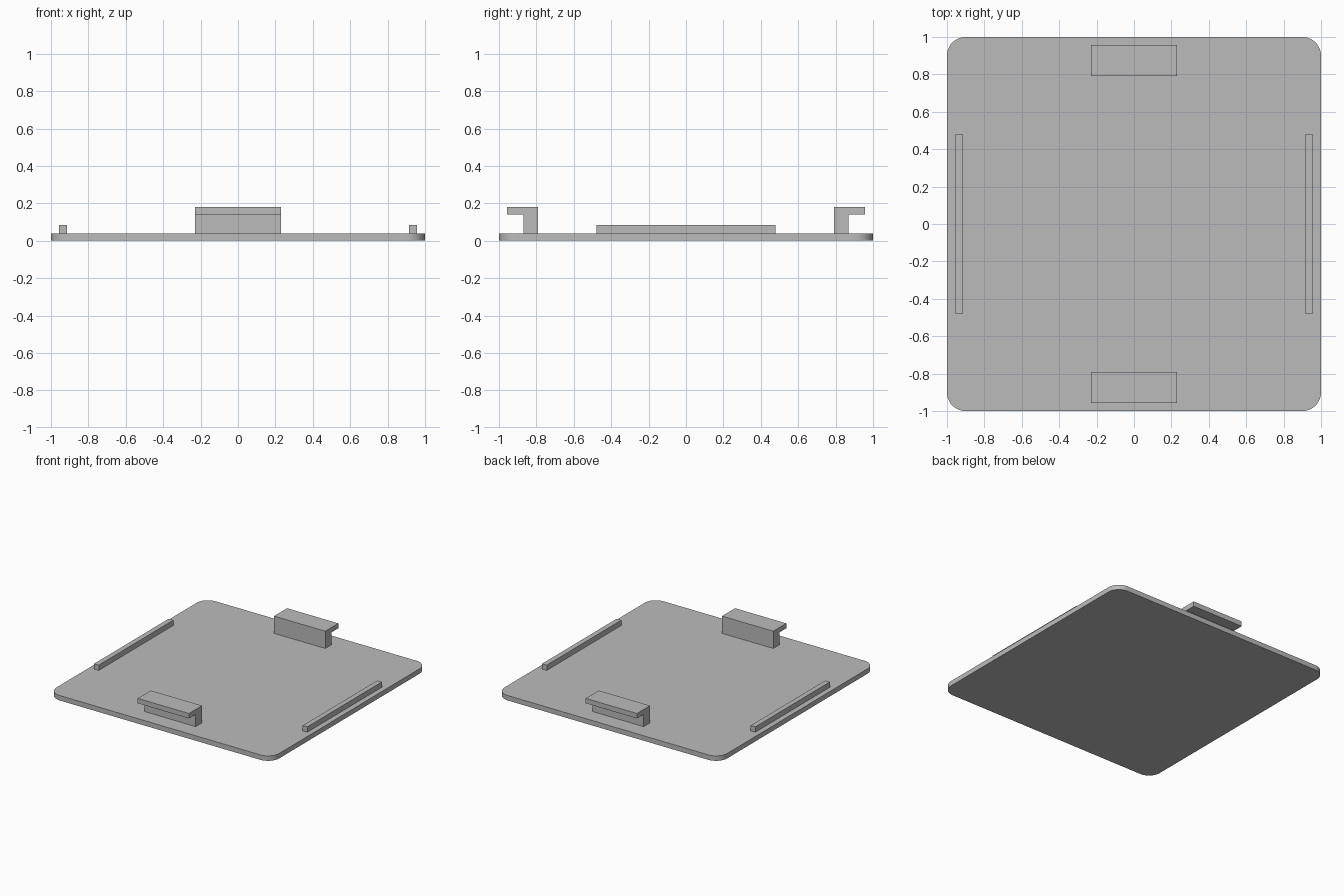
import bpy
import bmesh
import math

cube = bpy.data.objects.get("Cube")
if cube:
    bpy.data.objects.remove(cube, do_unlink=True)

# Plain grey for everything
grey = bpy.data.materials.new("grey")
grey.use_nodes = True
colour = (0.5, 0.5, 0.5, 1)
grey.diffuse_color = colour
grey.node_tree.nodes["Principled BSDF"].inputs["Base Color"].default_value = colour


def extrude(name, points, offset):
    """Fill a closed outline and extrude it by an offset vector."""
    bm = bmesh.new()
    face = bm.faces.new([bm.verts.new(p) for p in points])
    result = bmesh.ops.extrude_face_region(bm, geom=[face], use_keep_orig=True)
    moved = [v for v in result["geom"] if isinstance(v, bmesh.types.BMVert)]
    bmesh.ops.translate(bm, verts=moved, vec=offset)
    bmesh.ops.recalc_face_normals(bm, faces=bm.faces)
    mesh = bpy.data.meshes.new(name)
    bm.to_mesh(mesh)
    bm.free()
    mesh.materials.append(grey)
    obj = bpy.data.objects.new(name, mesh)
    bpy.context.collection.objects.link(obj)
    return obj


# Base plate with rounded corners
thick, radius, steps = 0.04, 0.1, 12
outline = []
for corner, (sx, sy) in enumerate([(1, 1), (-1, 1), (-1, -1), (1, -1)]):
    for i in range(steps + 1):
        a = math.pi / 2 * (corner + i / steps)
        outline.append((sx * (1 - radius) + radius * math.cos(a),
                        sy * (1 - radius) + radius * math.sin(a), 0))
plate = extrude("base_plate", outline, (0, 0, thick))
bpy.context.view_layer.objects.active = plate
plate.select_set(True)
bpy.ops.object.shade_smooth_by_angle(angle=math.radians(30))

# Hooked clips at front and back, lips pointing outwards
hook = [(0.79, thick), (0.87, thick), (0.87, 0.14), (0.957, 0.14),
        (0.957, 0.18), (0.79, 0.18)]
for name, side in (("front_clip", -1), ("back_clip", 1)):
    extrude(name, [(-0.23, side * y, z) for y, z in hook], (0.46, 0, 0))

# Low rails along the left and right edges
rail = [(0.915, thick), (0.957, thick), (0.957, 0.083), (0.915, 0.083)]
for name, side in (("right_rail", -1), ("left_rail", 1)):
    extrude(name, [(side * x, -0.478, z) for x, z in rail], (0, 0.956, 0))
